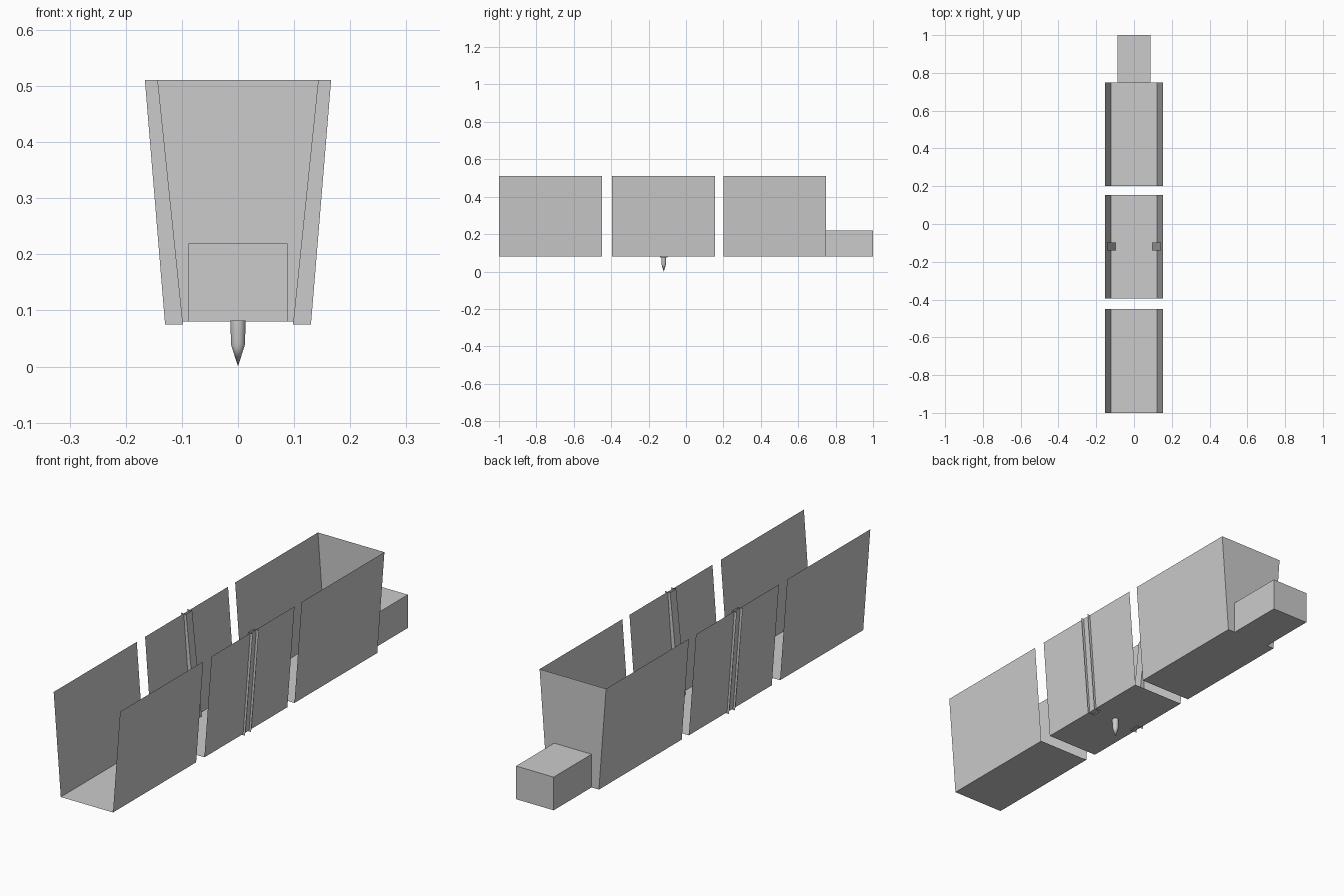
import bpy, bmesh, math
from mathutils import Vector

if "Cube" in bpy.data.objects:
    bpy.data.objects.remove(bpy.data.objects["Cube"])

GREY = (0.6, 0.6, 0.6, 1)
grey = bpy.data.materials.new("plain grey")
grey.use_nodes = True
grey.diffuse_color = GREY
grey.node_tree.nodes["Principled BSDF"].inputs["Base Color"].default_value = GREY

FLOOR, TOP = 0.08, 0.511          # heights of the trough
BASE_X, RIM_X = 0.121, 0.154      # half widths of floor and rim
PIN_Y = -0.119                    # shared position of pin and brackets


def finish(name, bm):
    bmesh.ops.remove_doubles(bm, verts=bm.verts, dist=1e-5)
    mesh = bpy.data.meshes.new(name)
    bm.to_mesh(mesh)
    bm.free()
    mesh.materials.append(grey)
    obj = bpy.data.objects.new(name, mesh)
    bpy.context.collection.objects.link(obj)
    return obj


def sheet(bm, *points):
    return bm.faces.new([bm.verts.new(p) for p in points])


def trough(bm, y0, y1):
    # Thin floor and two flared walls, open at both ends
    section = [(-RIM_X, TOP), (-BASE_X, FLOOR), (BASE_X, FLOOR), (RIM_X, TOP)]
    for (xa, za), (xb, zb) in zip(section, section[1:]):
        sheet(bm, (xa, y0, za), (xb, y0, zb), (xb, y1, zb), (xa, y1, za))


# Front and middle sections
for name, y0, y1 in (("front_trough", -1, -0.45), ("middle_trough", -0.395, 0.154)):
    bm = bmesh.new()
    trough(bm, y0, y1)
    finish(name, bm)

# Rear section with its end wall, opening into the spout
BACK, END = 0.749, 1.0
SPOUT_X, SPOUT_TOP = 0.087, 0.219
bm = bmesh.new()
trough(bm, 0.201, BACK)
sheet(bm, (-RIM_X, BACK, TOP), (-BASE_X, BACK, FLOOR), (-SPOUT_X, BACK, FLOOR),
      (-SPOUT_X, BACK, SPOUT_TOP), (SPOUT_X, BACK, SPOUT_TOP),
      (SPOUT_X, BACK, FLOOR), (BASE_X, BACK, FLOOR), (RIM_X, BACK, TOP))
finish("rear_trough", bm)

# Hollow box spout, closed at its far end
bm = bmesh.new()
ring = [(-SPOUT_X, FLOOR), (SPOUT_X, FLOOR), (SPOUT_X, SPOUT_TOP), (-SPOUT_X, SPOUT_TOP)]
for (xa, za), (xb, zb) in zip(ring, ring[1:] + ring[:1]):
    sheet(bm, (xa, BACK, za), (xb, BACK, zb), (xb, END, zb), (xa, END, za))
sheet(bm, *[(x, END, z) for x, z in reversed(ring)])
finish("rear_spout", bm)

# Channel brackets: inner strip and two side plates, open outwards
for name, s in (("left_bracket", 1), ("right_bracket", -1)):
    bm = bmesh.new()
    low, high = 0.075, TOP
    ya, yb = PIN_Y - 0.02, PIN_Y + 0.02
    sheet(bm, (s * 0.098, ya, low), (s * 0.098, yb, low),
          (s * 0.143, yb, high), (s * 0.143, ya, high))
    for y in (ya, yb):
        sheet(bm, (s * 0.098, y, low), (s * 0.13, y, low),
              (s * 0.166, y, high), (s * 0.143, y, high))
    finish(name, bm)

# Pointed pin under the middle section
bm = bmesh.new()
profile = [(0, 0.082), (0.0135, 0.082), (0.0125, 0.04), (0.0105, 0.033), (0, 0)]
path = [bm.verts.new((r, PIN_Y, z)) for r, z in profile]
edges = [bm.edges.new(pair) for pair in zip(path, path[1:])]
bmesh.ops.spin(bm, geom=path + edges, cent=Vector((0, PIN_Y, 0)), axis=(0, 0, 1),
               angle=2 * math.pi, steps=24)
bmesh.ops.remove_doubles(bm, verts=bm.verts, dist=1e-5)
bmesh.ops.recalc_face_normals(bm, faces=bm.faces)
pin = finish("pin", bm)
bpy.ops.object.select_all(action="DESELECT")
pin.select_set(True)
bpy.context.view_layer.objects.active = pin
bpy.ops.object.shade_smooth_by_angle(angle=math.radians(40))
